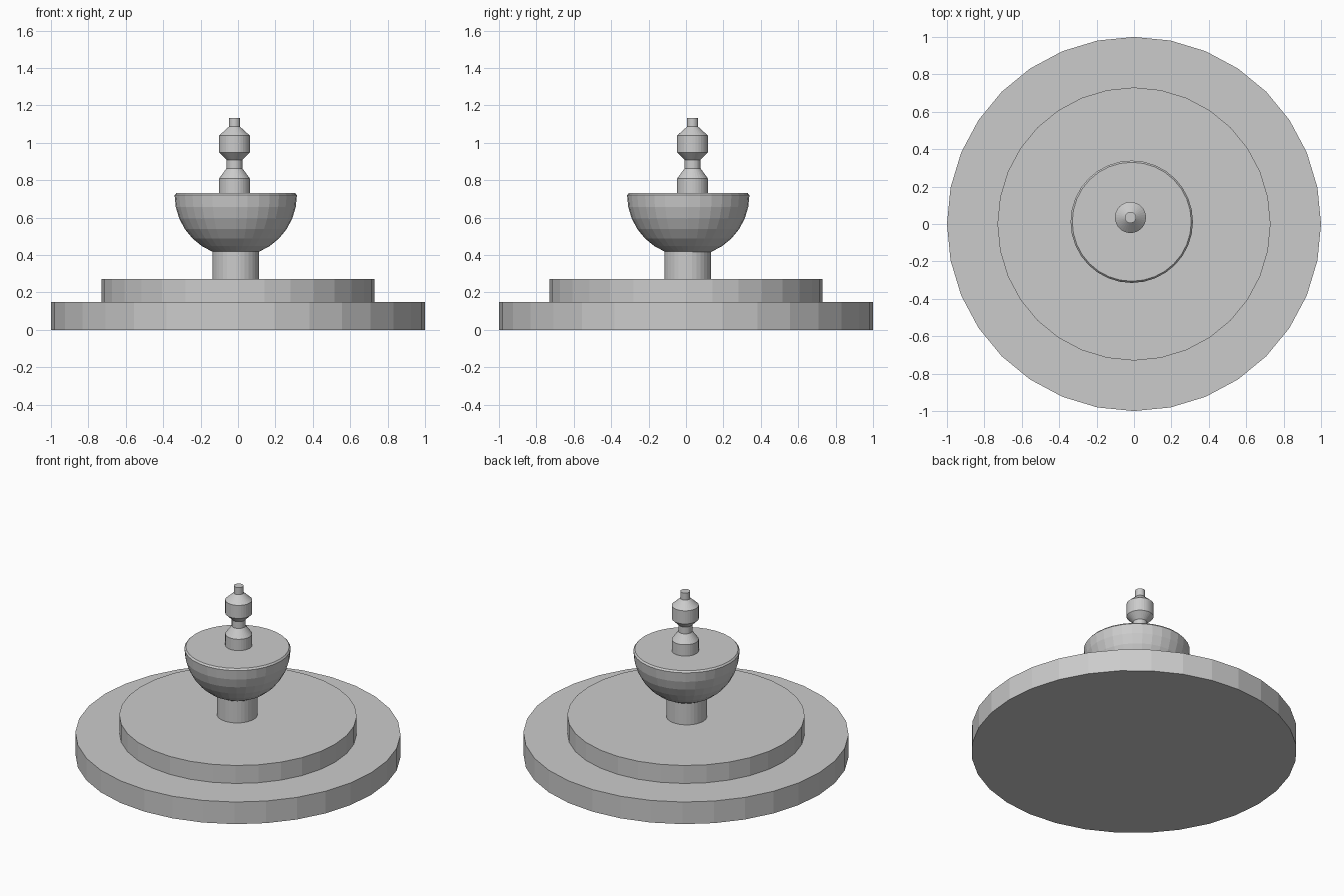
import bpy
import bmesh
from math import sin, cos, pi, radians

if "Cube" in bpy.data.objects:
    bpy.data.objects.remove(bpy.data.objects["Cube"])


def lathe(name, profile, x=0.0, y=0.0, sides=32):
    """Closed solid of revolution from (radius, z) points, bottom to top."""
    bm = bmesh.new()
    rings = []
    for r, z in profile:
        rings.append([bm.verts.new((x + r * cos(2 * pi * i / sides),
                                    y + r * sin(2 * pi * i / sides), z))
                      for i in range(sides)])
    for a, b in zip(rings, rings[1:]):
        for i in range(sides):
            j = (i + 1) % sides
            bm.faces.new((a[i], a[j], b[j], b[i]))
    bm.faces.new(list(reversed(rings[0])))
    bm.faces.new(rings[-1])
    mesh = bpy.data.meshes.new(name)
    bm.to_mesh(mesh)
    bm.free()
    obj = bpy.data.objects.new(name, mesh)
    bpy.context.collection.objects.link(obj)
    return obj


# Stepped round base
lathe("lower_step", [(1.0, 0.0), (1.0, 0.15)])
lathe("upper_step", [(0.73, 0.15), (0.73, 0.272)])

# Pedestal carrying the bowl
lathe("pedestal", [(0.125, 0.272), (0.125, 0.43)], -0.012, 0.009)

# Hemispherical bowl with a slightly turned-in rim and flat water surface
R, CZ = 0.327, 0.72
bowl = [(R * cos(radians(a)), CZ + R * sin(radians(a)))
        for a in [-78.75 + 11.25 * k for k in range(8)]]
bowl.append((0.318, 0.731))
lathe("bowl", bowl, -0.012, 0.012)

# Turned finial with a nozzle on top
finial = [(0.083, 0.72), (0.083, 0.808), (0.043, 0.863), (0.043, 0.909),
          (0.083, 0.949), (0.083, 1.038), (0.03, 1.086), (0.03, 1.134)]
lathe("finial", finial, -0.019, 0.035)
